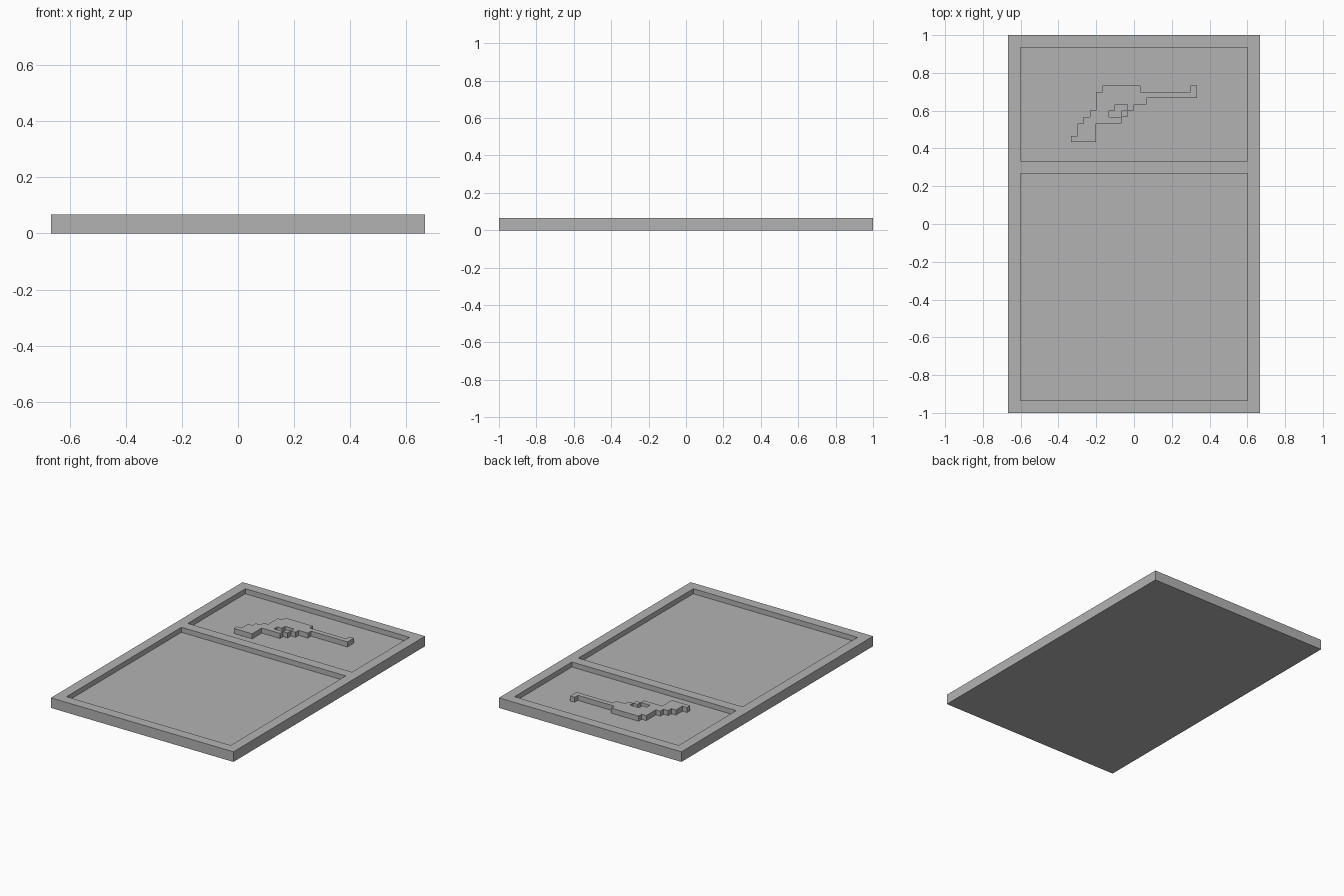
import bpy
import bmesh
from mathutils import Vector

U = 1 / 30  # one grid step of the design

if "Cube" in bpy.data.objects:
    bpy.data.objects.remove(bpy.data.objects["Cube"], do_unlink=True)

# Single grey material
grey = bpy.data.materials.new("plain_grey")
grey.use_nodes = True
colour = (0.45, 0.45, 0.45, 1)
grey.diffuse_color = colour
grey.node_tree.nodes["Principled BSDF"].inputs["Base Color"].default_value = colour


def finish(name, bm):
    """Scale the grid steps to units and link the mesh as a named object."""
    bmesh.ops.scale(bm, vec=(U, U, U), verts=bm.verts)
    mesh = bpy.data.meshes.new(name)
    bm.to_mesh(mesh)
    bm.free()
    mesh.materials.append(grey)
    obj = bpy.data.objects.new(name, mesh)
    bpy.context.collection.objects.link(obj)
    return obj


# Tray: a flat slab with two rectangular pockets sunk into the top
bm = bmesh.new()
bmesh.ops.create_cube(bm, size=1)
bmesh.ops.scale(bm, vec=(40, 60, 2), verts=bm.verts)
bmesh.ops.translate(bm, vec=(0, 0, 1), verts=bm.verts)
cuts = [((1, 0, 0), x) for x in (-18, 18)]
cuts += [((0, 1, 0), y) for y in (-28, 8, 10, 28)]
for normal, at in cuts:
    bmesh.ops.bisect_plane(bm, geom=bm.verts[:] + bm.edges[:] + bm.faces[:],
                           plane_co=Vector(normal) * at, plane_no=normal)
bm.normal_update()
pockets = []
for f in bm.faces:
    c = f.calc_center_median()
    inside = abs(c.x) < 18 and (-28 < c.y < 8 or 10 < c.y < 28)
    if f.normal.z > 0.9 and inside:
        pockets.append(f)
floors = bmesh.ops.extrude_discrete_faces(bm, faces=pockets)["faces"]
bmesh.ops.translate(bm, vec=(0, 0, -1), verts=[v for f in floors for v in f.verts])
bmesh.ops.recalc_face_normals(bm, faces=bm.faces)
finish("tray", bm)

# Stepped relief in the small pocket: filled spans of each row, top row first
rows = [
    [(-5, 1), (9, 10)],
    [(-6, 10)],
    [(-6, 2)],
    [(-6, -3), (-1, 0)],
    [(-7, -4), (-2, -1)],
    [(-8, -2)],
    [(-9, -6)],
    [(-9, -6)],
    [(-10, -6)],
]
cells = {(x, 21 - i) for i, spans in enumerate(rows)
         for a, b in spans for x in range(a, b)}
bm = bmesh.new()


def quad(points):
    bm.faces.new([bm.verts.new(p) for p in points])


for x, y in sorted(cells):
    ring = [(x, y), (x + 1, y), (x + 1, y + 1), (x, y + 1)]
    quad([(px, py, 2) for px, py in ring])
    # Walls only where the neighbouring cell is empty
    sides = [(0, -1), (1, 0), (0, 1), (-1, 0)]
    for i, (dx, dy) in enumerate(sides):
        if (x + dx, y + dy) not in cells:
            a, b = ring[i], ring[(i + 1) % 4]
            quad([(*a, 1), (*b, 1), (*b, 2), (*a, 2)])
bmesh.ops.remove_doubles(bm, verts=bm.verts, dist=0.001)
finish("stepped_relief", bm)
